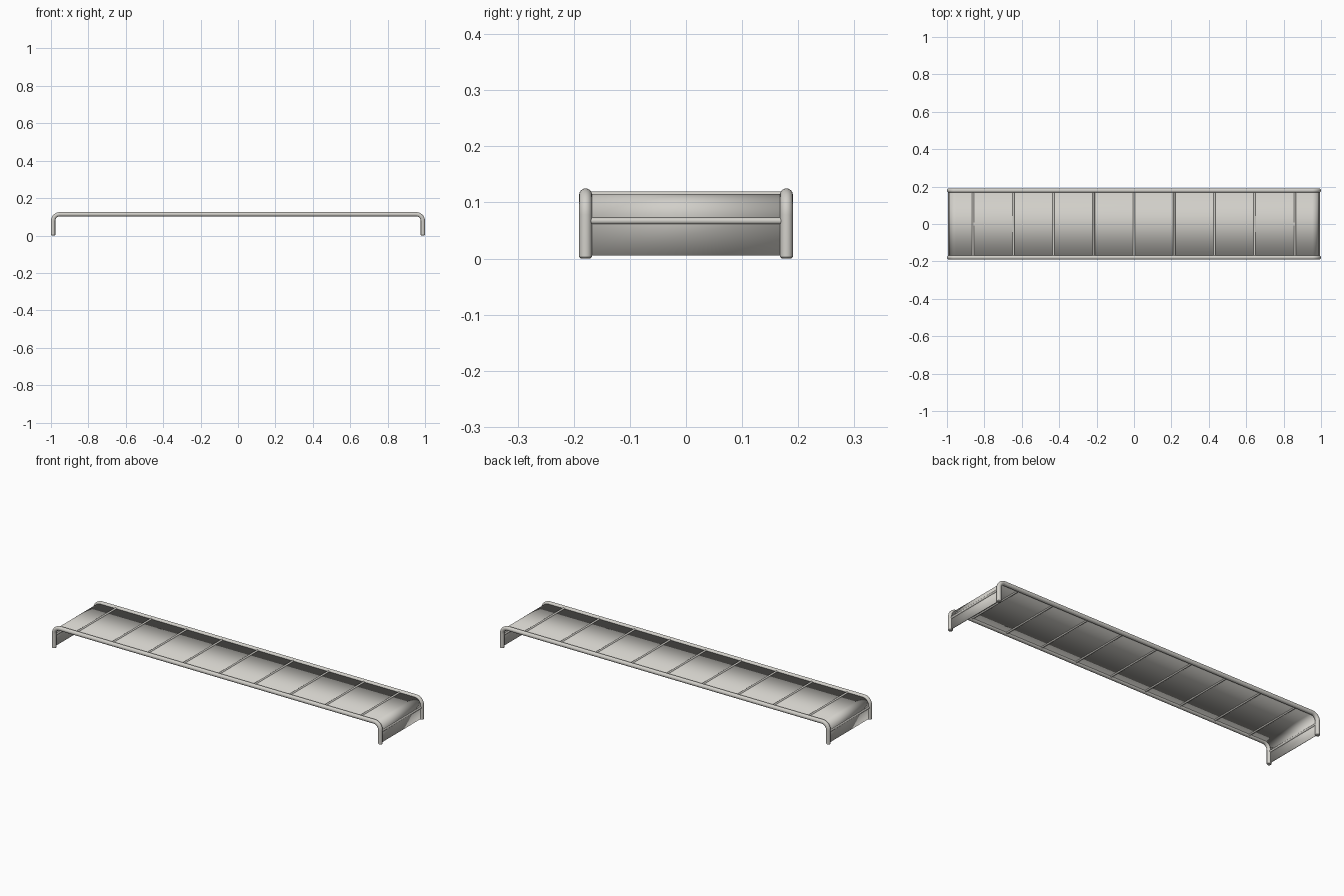
import bpy, bmesh, math

if "Cube" in bpy.data.objects:
    bpy.data.objects.remove(bpy.data.objects["Cube"])

R_TUBE, R_BAR = 0.0115, 0.006
X_END, Z_TOP, Y_RAIL, BEND = 1 - R_TUBE, 0.1135, 0.179, 0.036

metal = bpy.data.materials.new("warm light grey")
metal.diffuse_color = (0.64, 0.625, 0.585, 1)
metal.use_nodes = True
metal.node_tree.nodes["Principled BSDF"].inputs["Base Color"].default_value = metal.diffuse_color


def path(z_low):
    """Bridge outline in XZ: leg, bend, flat span, bend, leg."""
    cx, cz = X_END - BEND, Z_TOP - BEND
    arc = [(cx + BEND * math.cos(a), cz + BEND * math.sin(a))
           for a in (math.pi / 2 * i / 12 for i in range(13))]
    right = [(X_END, z_low)] + arc
    return right + [(-x, z) for x, z in reversed(right)]


def finish(ob):
    ob.data.materials.clear()
    ob.data.materials.append(metal)
    bpy.ops.object.select_all(action='DESELECT')
    ob.select_set(True)
    bpy.context.view_layer.objects.active = ob
    if ob.type == 'CURVE':
        bpy.ops.object.convert(target='MESH')
    ob = bpy.context.view_layer.objects.active
    bpy.ops.object.shade_smooth_by_angle(angle=math.radians(40))


def tube(name, pts, radius, radii=None):
    cu = bpy.data.curves.new(name, 'CURVE')
    cu.dimensions = '3D'
    cu.bevel_depth = radius
    cu.bevel_resolution = 6
    cu.use_fill_caps = True
    sp = cu.splines.new('POLY')
    sp.points.add(len(pts) - 1)
    for i, p in enumerate(pts):
        sp.points[i].co = (*p, 1)
        sp.points[i].radius = radii[i] if radii else 1
    ob = bpy.data.objects.new(name, cu)
    bpy.context.collection.objects.link(ob)
    finish(ob)


# Side rails with slightly rounded feet
core = path(0.003)
foot = [(X_END, 0.0)]
profile = foot + core + [(-X_END, 0.0)]
radii = [0.75] + [1] * len(core) + [0.75]
for side, y in (("front", -Y_RAIL), ("back", Y_RAIL)):
    tube(side + "_rail", [(x, y, z) for x, z in profile], R_TUBE, radii)

# Cross bars along the span and one on each end drop
spots = [(0.215 * i, Z_TOP) for i in range(-4, 5)] + [(-X_END, 0.067), (X_END, 0.067)]
for i, (x, z) in enumerate(spots):
    tube(f"cross_bar_{i + 1}", [(x, -Y_RAIL + 0.003, z), (x, Y_RAIL - 0.003, z)], R_BAR)

# Thin deck sheet that folds down at both ends
bm = bmesh.new()
rows = [[bm.verts.new((x, y, z)) for y in (-0.175, 0.175)] for x, z in path(0.005)]
for a, b in zip(rows, rows[1:]):
    bm.faces.new((a[0], a[1], b[1], b[0]))
bmesh.ops.recalc_face_normals(bm, faces=bm.faces)
me = bpy.data.meshes.new("deck_sheet")
bm.to_mesh(me)
bm.free()
deck = bpy.data.objects.new("deck_sheet", me)
bpy.context.collection.objects.link(deck)
mod = deck.modifiers.new("thickness", 'SOLIDIFY')
mod.thickness = 0.003
mod.offset = 0
finish(deck)
